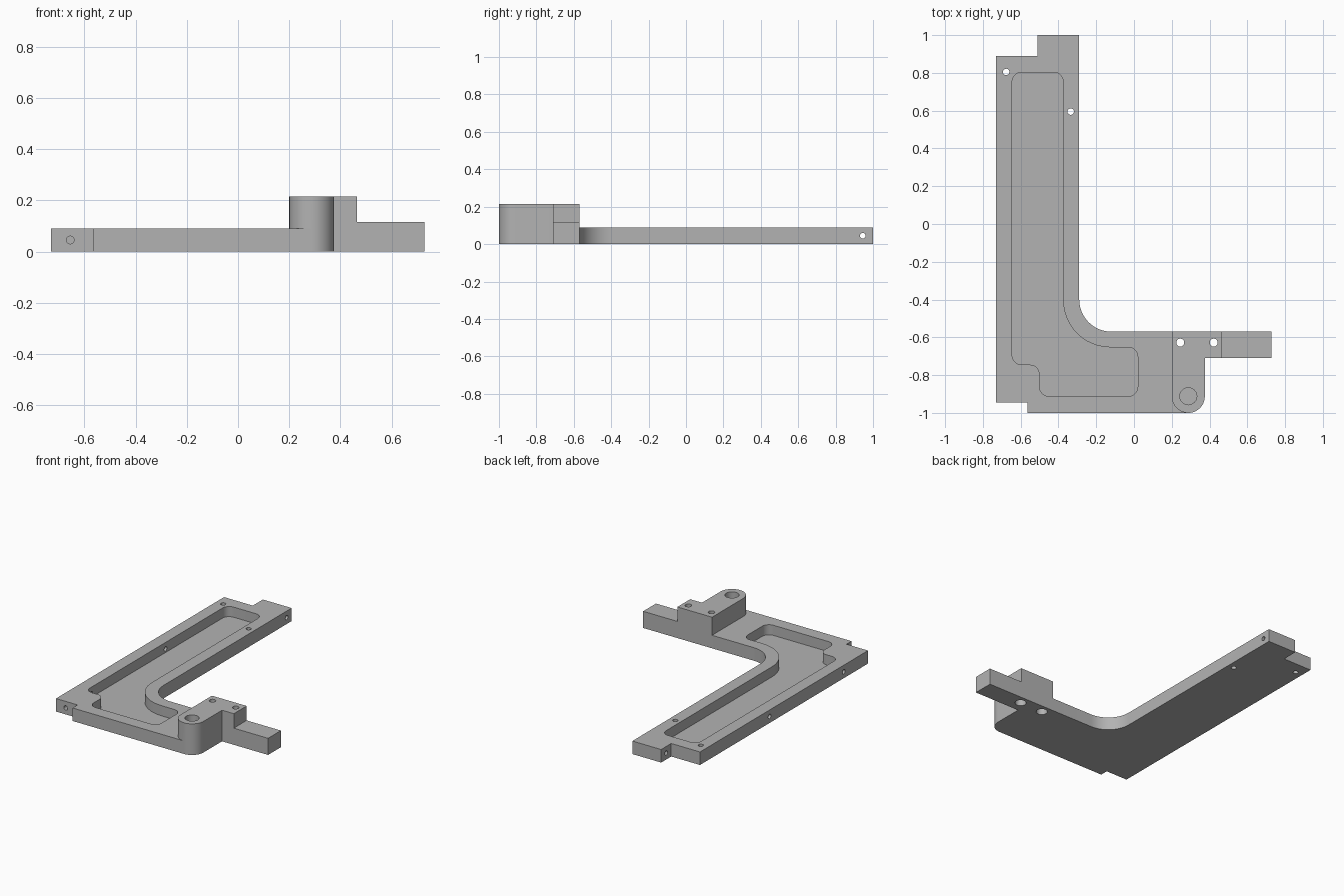
import bpy, bmesh, math
from mathutils import Vector, Matrix

if "Cube" in bpy.data.objects:
    bpy.data.objects.remove(bpy.data.objects["Cube"], do_unlink=True)

grey = bpy.data.materials.new("machined grey")
grey.use_nodes = True
COLOR = (0.45, 0.45, 0.45, 1)
grey.diffuse_color = COLOR
grey.node_tree.nodes["Principled BSDF"].inputs["Base Color"].default_value = COLOR


def rounded(corners, steps=12):
    """Outline from (x, y) or (x, y, radius) corners, with filleted corners."""
    out = []
    n = len(corners)
    for i, c in enumerate(corners):
        p = Vector(c[:2])
        if len(c) == 2:
            out.append(p)
            continue
        a = (Vector(corners[i - 1][:2]) - p).normalized()
        b = (Vector(corners[(i + 1) % n][:2]) - p).normalized()
        # every filleted corner is square, so the centre is r along both sides
        r = c[2]
        centre = p + (a + b) * r
        for k in range(steps + 1):
            t = k / steps * math.pi / 2
            out.append(centre - b * r * math.cos(t) - a * r * math.sin(t))
    return out


def make(name, bm):
    bmesh.ops.recalc_face_normals(bm, faces=bm.faces)
    mesh = bpy.data.meshes.new(name)
    bm.to_mesh(mesh)
    bm.free()
    mesh.materials.append(grey)
    ob = bpy.data.objects.new(name, mesh)
    bpy.context.collection.objects.link(ob)
    return ob


def prism(name, corners, z0, z1):
    bm = bmesh.new()
    face = bm.faces.new([bm.verts.new((p.x, p.y, z0)) for p in rounded(corners)])
    top = bmesh.ops.extrude_face_region(bm, geom=[face])["geom"]
    verts = [v for v in top if isinstance(v, bmesh.types.BMVert)]
    bmesh.ops.translate(bm, verts=verts, vec=(0, 0, z1 - z0))
    return make(name, bm)


def drill(start, end, radius):
    a, b = Vector(start), Vector(end)
    turn = (b - a).to_track_quat('Z', 'Y').to_matrix().to_4x4()
    bm = bmesh.new()
    bmesh.ops.create_cone(bm, cap_ends=True, segments=32, radius1=radius,
                          radius2=radius, depth=(b - a).length,
                          matrix=Matrix.Translation((a + b) / 2) @ turn)
    return make("drill", bm)


def combine(target, tool, operation):
    mod = target.modifiers.new(operation.lower(), 'BOOLEAN')
    mod.object, mod.operation, mod.solver = tool, operation, 'EXACT'
    bpy.context.view_layer.objects.active = target
    bpy.ops.object.modifier_apply(modifier=mod.name)
    bpy.data.objects.remove(tool, do_unlink=True)


# L-shaped base plate
T, ARM, TOP = 0.09, 0.115, 0.215
R = 0.0875
bracket = prism("bracket", [
    (-0.73, 0.89), (-0.51, 0.89), (-0.51, 1), (-0.29, 1), (-0.29, -0.57, 0.17),
    (0.3, -0.57), (0.3, -0.9), (0.2875, -1), (-0.565, -1), (-0.565, -0.945),
    (-0.73, -0.945)], 0, T)

# Raised block with a round nose, and the side arm
block = prism("block", [
    (0.2, -0.57), (0.465, -0.57), (0.465, -0.71), (0.375, -0.71),
    (0.375, -1, R), (0.2, -1, R)], 0, TOP)
arm = prism("arm", [(0.4, -0.57), (0.727, -0.57), (0.727, -0.71), (0.4, -0.71)], 0, ARM)
combine(block, arm, 'UNION')
combine(bracket, block, 'UNION')

# Pocket milled into the plate
F = 0.05
pocket = prism("pocket", [
    (-0.645, 0.803, F), (-0.375, 0.803, F), (-0.375, -0.653, 0.25),
    (0.02, -0.653, F), (0.02, -0.912, F), (-0.5, -0.912, F),
    (-0.5, -0.745, F), (-0.645, -0.745, F)], 0.02, 0.15)
combine(bracket, pocket, 'DIFFERENCE')

# Vertical holes: plate pins, block bolts with counterbores, nose recess
for x, y in ((-0.677, 0.805), (-0.335, 0.595)):
    combine(bracket, drill((x, y, -0.1), (x, y, 0.3), 0.017), 'DIFFERENCE')
for x in (0.245, 0.422):
    combine(bracket, drill((x, -0.628, -0.1), (x, -0.628, 0.3), 0.021), 'DIFFERENCE')
    combine(bracket, drill((x, -0.628, -0.1), (x, -0.628, 0.1), 0.036), 'DIFFERENCE')
combine(bracket, drill((0.2875, -0.912, 0.17), (0.2875, -0.912, 0.3), 0.045), 'DIFFERENCE')

# Horizontal holes: end tab, left wall, front corner
H = T / 2
for start, end in (((-0.6, 0.945, H), (-0.2, 0.945, H)),
                   ((-0.8, 0.13, H), (-0.6, 0.13, H)),
                   ((-0.8, -0.68, H), (-0.6, -0.68, H)),
                   ((-0.655, -1, H), (-0.655, -0.84, H))):
    combine(bracket, drill(start, end, 0.015), 'DIFFERENCE')

# Smooth curved walls, crisp edges
bpy.ops.object.select_all(action='DESELECT')
bracket.select_set(True)
bpy.context.view_layer.objects.active = bracket
bpy.ops.object.shade_smooth_by_angle(angle=math.radians(30))
